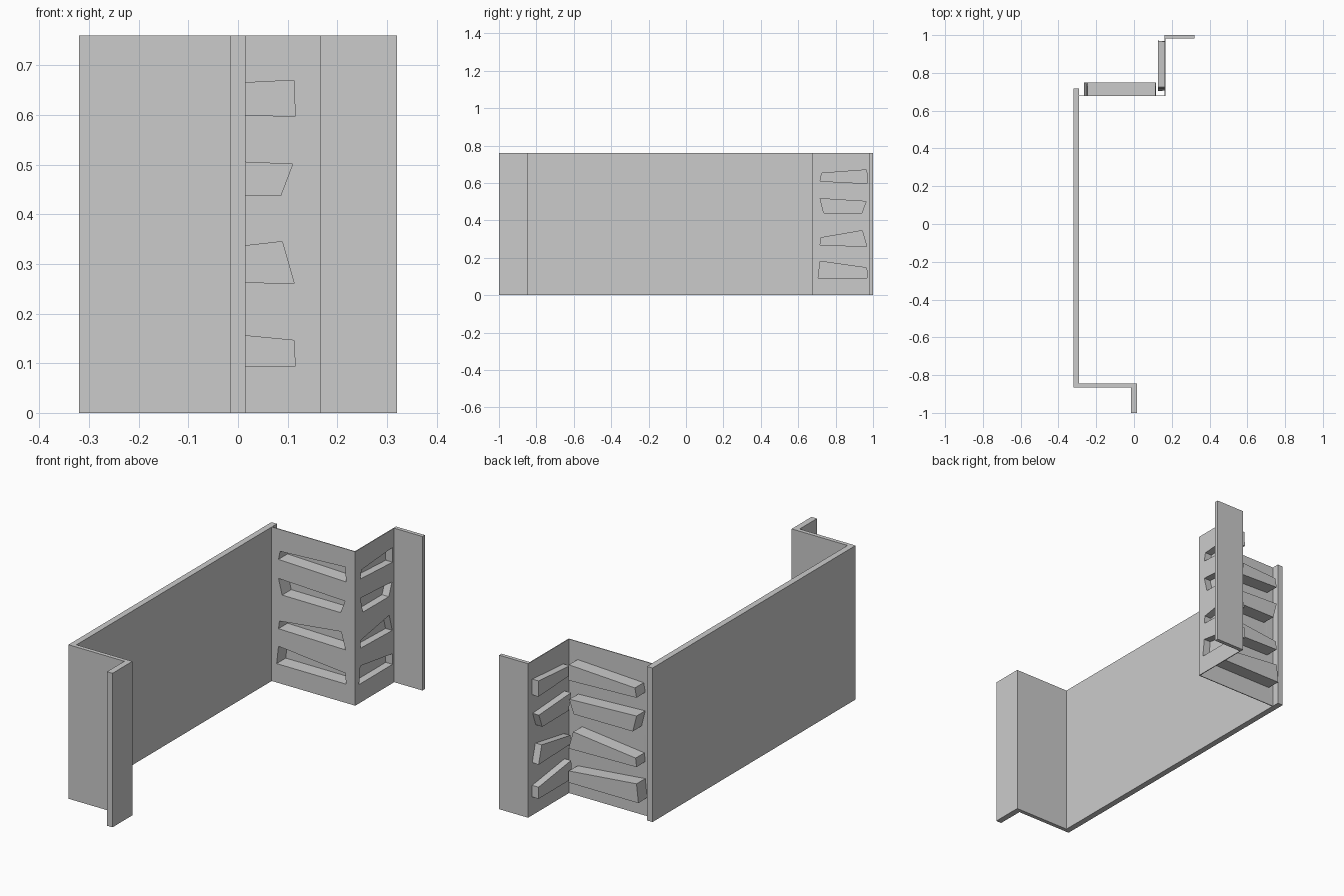
import bpy, bmesh
from mathutils import Vector

if "Cube" in bpy.data.objects:
    bpy.data.objects.remove(bpy.data.objects["Cube"])

H = 0.76


def finish(name, bm):
    me = bpy.data.meshes.new(name)
    bm.to_mesh(me)
    bm.free()
    ob = bpy.data.objects.new(name, me)
    bpy.context.collection.objects.link(ob)
    return ob


def extruded_profile(name, pts):
    """Closed plan outline extruded up to the full height."""
    bm = bmesh.new()
    face = bm.faces.new([bm.verts.new((x, y, 0)) for x, y in pts])
    ext = bmesh.ops.extrude_face_region(bm, geom=[face])["geom"]
    top = [v for v in ext if isinstance(v, bmesh.types.BMVert)]
    bmesh.ops.translate(bm, verts=top, vec=(0, 0, H))
    bmesh.ops.recalc_face_normals(bm, faces=bm.faces[:])
    return finish(name, bm)


# Pocket outlines: inset from left/right limit and height of each corner
# order: lower left, lower right, upper right, upper left
POCKETS = [
    [(0.010, 0.610), (0.000, 0.597), (0.002, 0.670), (0.019, 0.652)],
    [(0.030, 0.439), (0.029, 0.438), (0.005, 0.501), (0.010, 0.516)],
    [(0.010, 0.268), (0.002, 0.261), (0.026, 0.345), (0.015, 0.307)],
    [(0.000, 0.093), (0.000, 0.093), (0.002, 0.146), (0.010, 0.181)],
]


def pocket_panel(name, place, depth, span, limits):
    """Thin sheet with four open-fronted pockets pushed out of its back."""
    bm = bmesh.new()

    def ring(pts):
        vs = [bm.verts.new(place(u, z)) for u, z in pts]
        return vs, [bm.edges.new((vs[i], vs[(i + 1) % 4])) for i in range(4)]

    a, b = span
    edges = ring([(a, 0), (b, 0), (b, H), (a, H)])[1]
    lo, hi = limits
    holes = []
    for quad in POCKETS:
        pts = [(hi - d if i in (1, 2) else lo + d, z)
               for i, (d, z) in enumerate(quad)]
        vs, es = ring(pts)
        holes.append(vs)
        edges += es
    bmesh.ops.triangle_fill(bm, edges=edges, normal=-depth.normalized(),
                            use_beauty=True)
    bm.faces.ensure_lookup_table()
    sheet = bm.faces[0]
    # pocket walls and backs
    for vs in holes:
        back = [bm.verts.new(v.co + depth) for v in vs]
        for i in range(4):
            j = (i + 1) % 4
            bm.faces.new((vs[i], vs[j], back[j], back[i]))
        bm.faces.new(back)
    bmesh.ops.recalc_face_normals(bm, faces=bm.faces[:])
    if sheet.normal.dot(depth) > 0:
        bmesh.ops.reverse_faces(bm, faces=bm.faces[:])
    ob = finish(name, bm)
    mod = ob.modifiers.new("thickness", "SOLIDIFY")
    mod.thickness = 0.004
    mod.offset = -1
    return ob


# Long wall with its front return and lip
extruded_profile("wall_and_front_return", [
    (-0.32, -0.865), (-0.015, -0.865), (-0.015, -1), (0.015, -1),
    (0.015, -0.845), (-0.29, -0.845), (-0.29, 0.718), (-0.32, 0.718)])

# Rear panels with pockets
pocket_panel("rear_pocket_panel", lambda u, z: (u, 0.677, z),
             Vector((0, 0.071, 0)), (-0.29, 0.166), (-0.263, 0.115))
pocket_panel("side_pocket_panel", lambda u, z: (0.166, u, z),
             Vector((-0.037, 0, 0)), (0.677, 1.0), (0.707, 0.968))

# Rear flange
extruded_profile("rear_flange", [
    (0.163, 0.981), (0.32, 0.981), (0.32, 1.0), (0.163, 1.0)])
